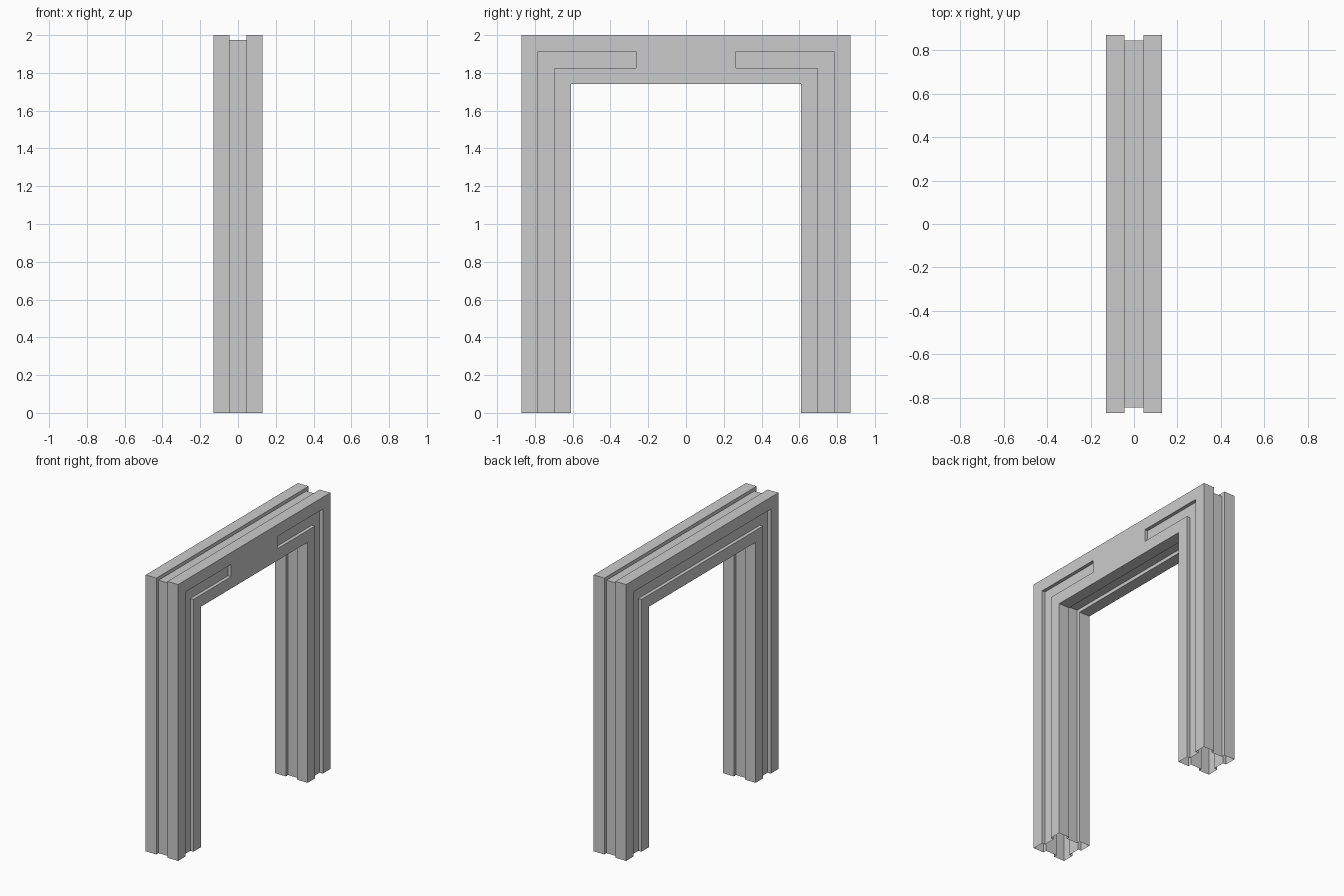
import bpy, bmesh

if "Cube" in bpy.data.objects:
    bpy.data.objects.remove(bpy.data.objects["Cube"])

HALF, GROOVE, DEPTH = 0.13, 0.0445, 0.025   # post half width, groove half width, groove depth
CY, CZ = 0.74, 1.87                        # centreline of posts and lintel
GAP = 0.265                                # grooves stop here on the +x face

# Square section with a groove in each of its four sides (side 0 faces +x)
profile = []
side = [(HALF, -HALF), (HALF, -GROOVE), (HALF - DEPTH, -GROOVE),
        (HALF - DEPTH, GROOVE), (HALF, GROOVE)]
for k in range(4):
    profile += side
    side = [(-o, x) for x, o in side]
n = len(profile)

# Stations along the path: post foot, mitred corner, groove end, then mirrored
def foot(s):
    return [(x, s * (CY + o), 0) for x, o in profile]

def corner(s):
    return [(x, s * (CY + o), CZ + o) for x, o in profile]

def groove_end(s):
    return [(x, s * GAP, CZ + o) for x, o in profile]

stations = [foot(-1), corner(-1), groove_end(-1), groove_end(1), corner(1), foot(1)]

bm = bmesh.new()
rings = [[bm.verts.new(p) for p in st] for st in stations]
for j, (a, b) in enumerate(zip(rings, rings[1:])):
    for i in range(n):
        if j == 2 and i in (1, 2, 3):
            continue                       # +x groove is absent mid lintel
        k = (i + 1) % n
        bm.faces.new((a[i], a[k], b[k], b[i]))

# Flush panel in the middle of the lintel and the two groove end walls
a, b = rings[2], rings[3]
bm.faces.new((a[1], a[4], b[4], b[1]))
bm.faces.new(a[1:5])
bm.faces.new(b[1:5])

bmesh.ops.recalc_face_normals(bm, faces=bm.faces[:])
mesh = bpy.data.meshes.new("door_frame")
bm.to_mesh(mesh)
bm.free()
bpy.context.collection.objects.link(bpy.data.objects.new("door_frame", mesh))
